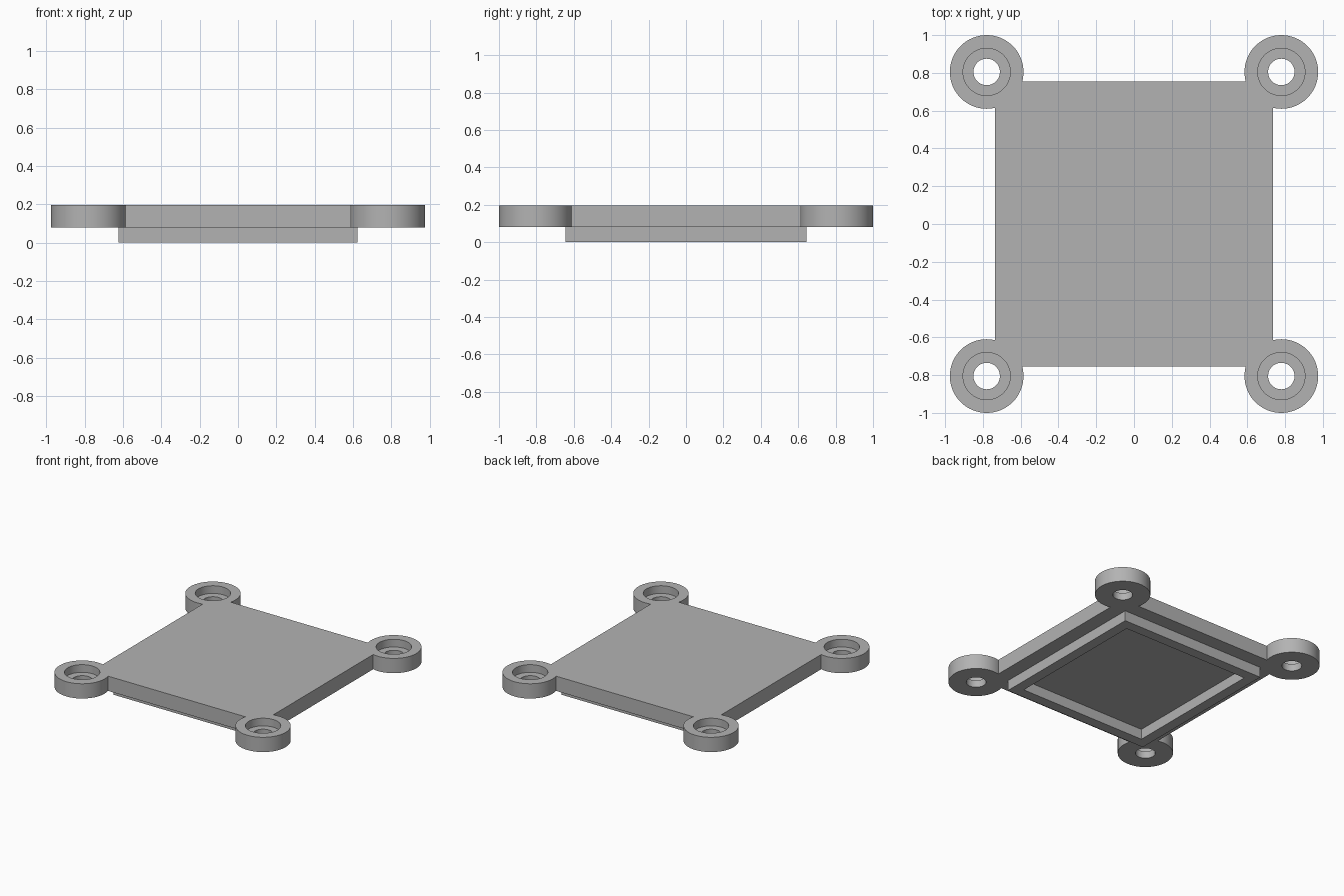
import bpy
import math

cube = bpy.data.objects.get("Cube")
if cube:
    bpy.data.objects.remove(cube, do_unlink=True)

# Main sizes
BOTTOM, TOP = 0.08, 0.195
BOSS_X, BOSS_Y, BOSS_R = 0.78, 0.805, 0.195
BORE_R, HOLE_R, BORE_FLOOR = 0.125, 0.07, 0.135
WALL = 0.08

grey = bpy.data.materials.new("plain grey")
grey.use_nodes = True
colour = (0.45, 0.45, 0.45, 1)
grey.diffuse_color = colour
grey.node_tree.nodes["Principled BSDF"].inputs["Base Color"].default_value = colour


def box(name, half_x, half_y, z0, z1):
    bpy.ops.mesh.primitive_cube_add(size=2, location=(0, 0, (z0 + z1) / 2))
    ob = bpy.context.object
    ob.name = name
    ob.scale = (half_x, half_y, (z1 - z0) / 2)
    bpy.ops.object.transform_apply(location=True, rotation=True, scale=True)
    ob.data.materials.append(grey)
    return ob


def cylinder(name, x, y, radius, z0, z1):
    bpy.ops.mesh.primitive_cylinder_add(vertices=64, radius=radius, depth=z1 - z0,
                                        location=(x, y, (z0 + z1) / 2))
    ob = bpy.context.object
    ob.name = name
    bpy.ops.object.transform_apply(location=True, rotation=True, scale=True)
    ob.data.materials.append(grey)
    return ob


def combine(target, tool, operation):
    """Apply a boolean and discard the tool object."""
    tool.hide_render = True
    mod = target.modifiers.new("combine", "BOOLEAN")
    mod.operation = operation
    mod.solver = "EXACT"
    mod.object = tool
    bpy.context.view_layer.objects.active = target
    bpy.ops.object.modifier_apply(modifier=mod.name)
    bpy.data.objects.remove(tool, do_unlink=True)


# Cover plate with a locating lip hollowed out underneath
cover = box("cover_plate", 0.735, 0.755, BOTTOM, TOP)
lip = box("lip", 0.622, 0.645, 0, BOTTOM + 0.03)
combine(cover, lip, "UNION")
pocket = box("pocket_cutter", 0.622 - WALL, 0.645 - WALL, -0.1, BOTTOM)
combine(cover, pocket, "DIFFERENCE")

# Corner screw bosses, each with a through hole and counterbore
corners = [(sx * BOSS_X, sy * BOSS_Y) for sx in (-1, 1) for sy in (-1, 1)]
for x, y in corners:
    combine(cover, cylinder("boss", x, y, BOSS_R, BOTTOM, TOP), "UNION")
for x, y in corners:
    combine(cover, cylinder("hole_cutter", x, y, HOLE_R, -0.1, 0.4), "DIFFERENCE")
    combine(cover, cylinder("bore_cutter", x, y, BORE_R, BORE_FLOOR, 0.4), "DIFFERENCE")

# Smooth round walls, crisp edges
bpy.ops.object.select_all(action="DESELECT")
cover.select_set(True)
bpy.context.view_layer.objects.active = cover
bpy.ops.object.shade_smooth_by_angle(angle=math.radians(30))
